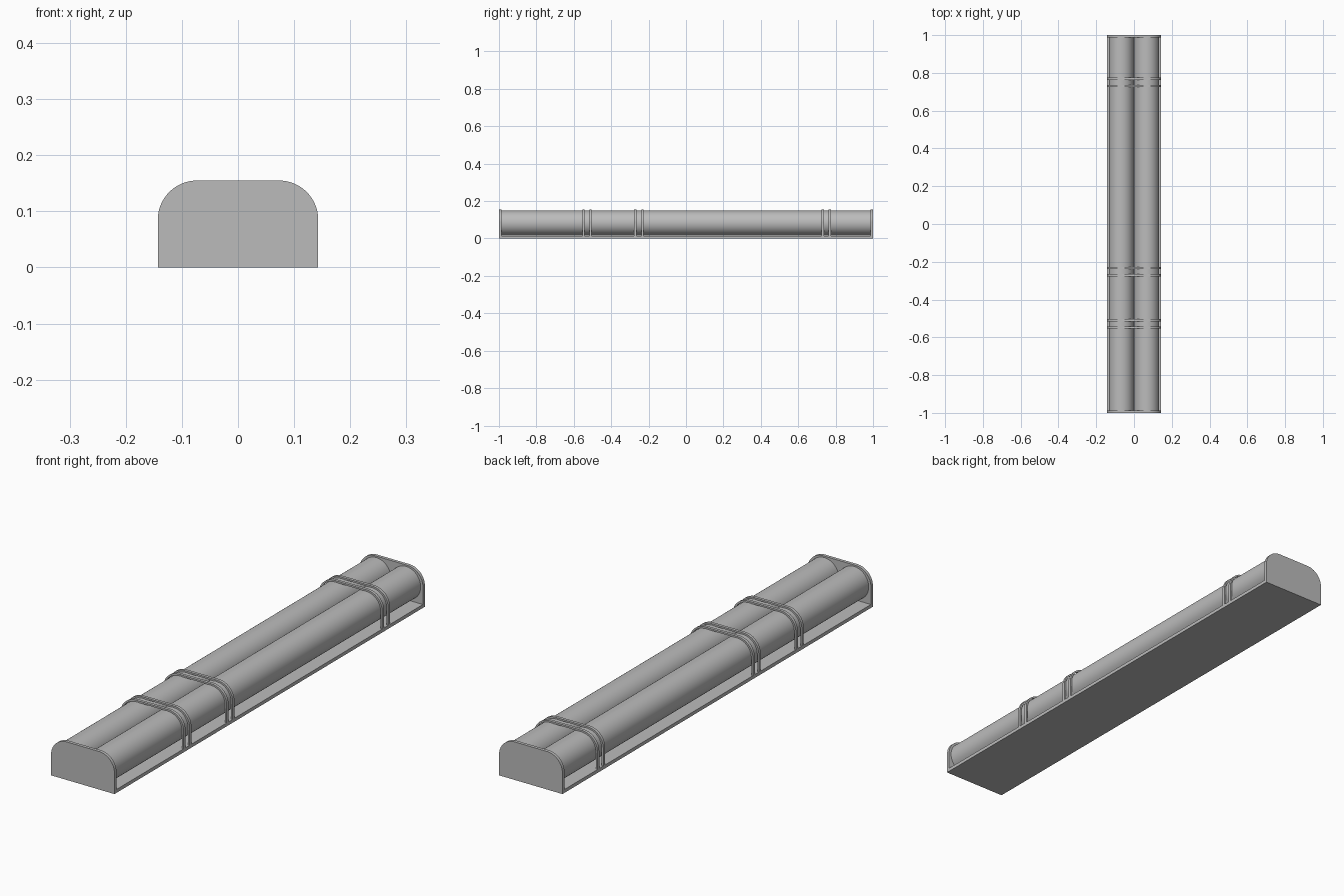
import bpy, bmesh, math

if "Cube" in bpy.data.objects:
    bpy.data.objects.remove(bpy.data.objects["Cube"])

W, H, R = 0.143, 0.155, 0.07      # half width, height, corner radius
BASE, END, BAND = 0.014, 0.013, 0.012

grey = bpy.data.materials.new("plain grey")
grey.diffuse_color = (0.5, 0.5, 0.5, 1)
grey.use_nodes = True
grey.node_tree.nodes["Principled BSDF"].inputs["Base Color"].default_value = grey.diffuse_color


def arch(inset, bottom, segments=16):
    """Outline of the arch from right foot over the top to left foot."""
    r, cx, cz = R - inset, W - R, H - R
    pts = [(W - inset, bottom)]
    for side, start in ((1, 0), (-1, math.pi / 2)):
        for i in range(segments + 1):
            a = start + math.pi / 2 * i / segments
            pts.append((side * cx + r * math.cos(a), cz + r * math.sin(a)))
    return pts + [(-W + inset, bottom)]


def finish(name, bm):
    bmesh.ops.recalc_face_normals(bm, faces=bm.faces)
    mesh = bpy.data.meshes.new(name)
    bm.to_mesh(mesh)
    bm.free()
    ob = bpy.data.objects.new(name, mesh)
    bpy.context.collection.objects.link(ob)
    mesh.materials.append(grey)
    bpy.context.view_layer.objects.active = ob
    bpy.ops.object.select_all(action='DESELECT')
    ob.select_set(True)
    bpy.ops.object.shade_smooth_by_angle(angle=math.radians(30))
    return ob


def extrude(name, polygons, y, depth):
    """Extrude connected x-z polygons along y, centred on y."""
    bm = bmesh.new()
    for poly in polygons:
        bm.faces.new([bm.verts.new((x, y - depth / 2, z)) for x, z in poly])
    bmesh.ops.remove_doubles(bm, verts=bm.verts, dist=1e-5)
    out = bmesh.ops.extrude_face_region(bm, geom=bm.faces[:], use_keep_orig=True)
    moved = [v for v in out["geom"] if isinstance(v, bmesh.types.BMVert)]
    bmesh.ops.translate(bm, verts=moved, vec=(0, depth, 0))
    return finish(name, bm)


# Flat base
extrude("base_plate", [[(-W, 0), (W, 0), (W, BASE), (-W, BASE)]], 0, 2)

# Rounded end plates
for name, s in (("front_end_plate", -1), ("back_end_plate", 1)):
    extrude(name, [arch(0, BASE)], s * (1 - END / 2), END)

# Thin double hoops over the tubes
outer, inner = arch(0, BASE), arch(0.007, BASE)
quads = [[outer[i], outer[i + 1], inner[i + 1], inner[i]]
         for i in range(len(outer) - 1)]
for label, y in (("front", -0.529), ("middle", -0.252), ("back", 0.75)):
    for n, s in enumerate((-1, 1)):
        extrude(f"{label}_hoop_{n + 1}", quads, y + s * 0.019, BAND)

# Two long tubes side by side
rad = 0.066
for name, s in (("left_tube", -1), ("right_tube", 1)):
    ring = [(s * 0.067 + rad * math.cos(math.tau * i / 48),
             0.083 + rad * math.sin(math.tau * i / 48)) for i in range(48)]
    extrude(name, [ring], 0, 2 - 2 * END)
